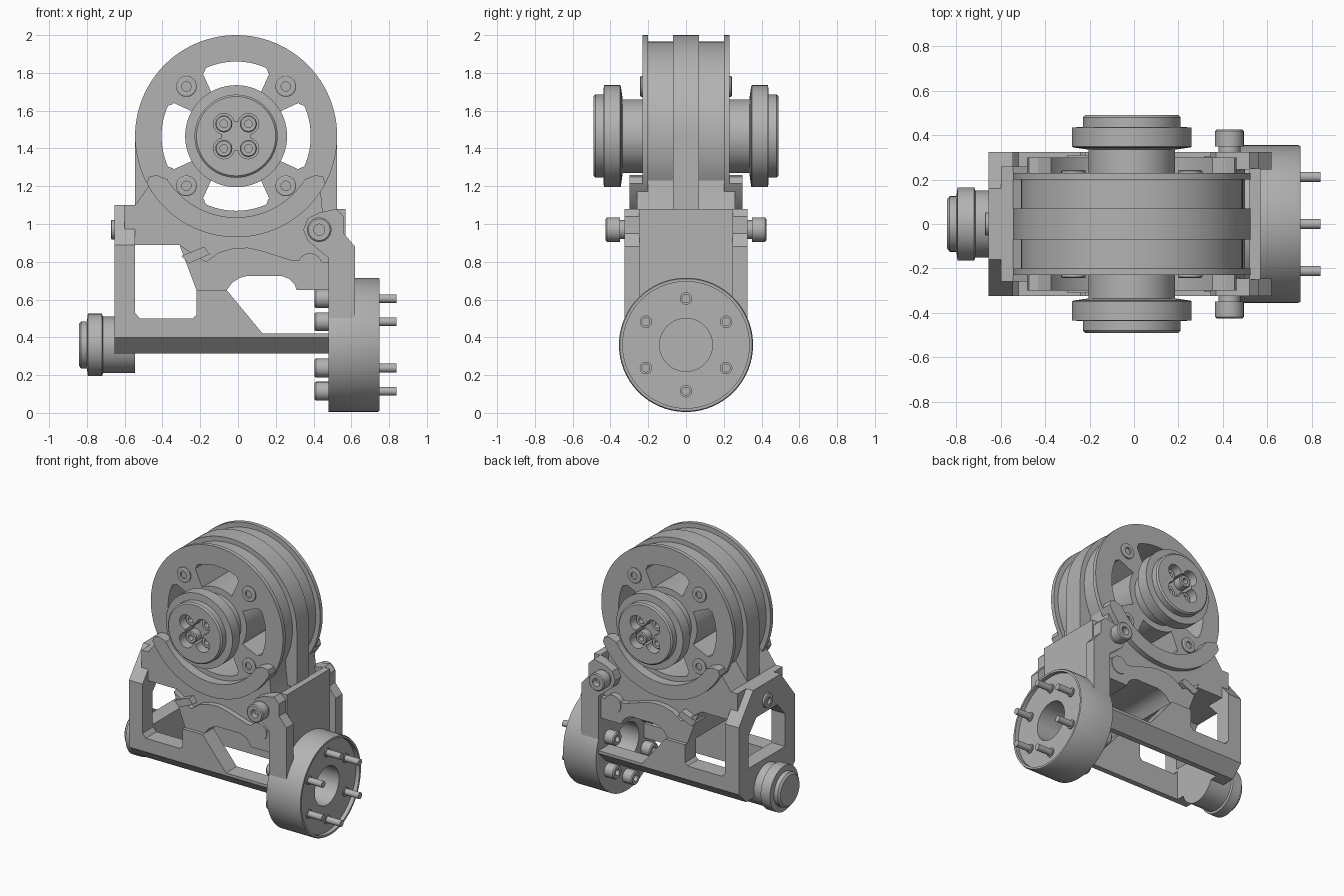
import bpy, bmesh, math
from math import sin, cos, radians, tau

if "Cube" in bpy.data.objects:
    bpy.data.objects.remove(bpy.data.objects["Cube"])

grey = bpy.data.materials.new("machined grey")
grey.use_nodes = True
grey.diffuse_color = (0.45, 0.45, 0.45, 1)
grey.node_tree.nodes["Principled BSDF"].inputs["Base Color"].default_value = (0.45, 0.45, 0.45, 1)

CX, CZ = -0.01, 1.465    # drum axis
AZ = 0.36                # lower axis


def finish(name, bm):
    bmesh.ops.recalc_face_normals(bm, faces=bm.faces)
    mesh = bpy.data.meshes.new(name)
    bm.to_mesh(mesh)
    bm.free()
    mesh.materials.append(grey)
    mesh.polygons.foreach_set("use_smooth", [True] * len(mesh.polygons))
    mesh.set_sharp_from_angle(angle=radians(30))
    ob = bpy.data.objects.new(name, mesh)
    bpy.context.collection.objects.link(ob)
    return ob


def place(axis, t, u, v):
    return (t, u, v) if axis == "x" else (u, t, v)


def prism(name, pts, a, b, axis="y"):
    """Extrude an outline along an axis from a to b."""
    bm = bmesh.new()
    ends = [[bm.verts.new(place(axis, t, *p)) for p in pts] for t in (a, b)]
    for ring in ends:
        bm.faces.new(ring)
    for i in range(len(pts)):
        j = (i + 1) % len(pts)
        bm.faces.new((ends[0][i], ends[0][j], ends[1][j], ends[1][i]))
    return finish(name, bm)


def lathe(name, profile, axis, u=0.0, v=0.0, closed=False, n=64):
    """Turn (radius, position) points around an axis through u, v."""
    bm = bmesh.new()
    rings = [[bm.verts.new(place(axis, t, u + r * cos(tau * k / n), v + r * sin(tau * k / n)))
              for k in range(n)] for r, t in profile]
    pairs = list(zip(rings, rings[1:]))
    if closed:
        pairs.append((rings[-1], rings[0]))
    else:
        bm.faces.new(rings[0])
        bm.faces.new(rings[-1])
    for p, q in pairs:
        for k in range(n):
            m = (k + 1) % n
            bm.faces.new((p[k], p[m], q[m], q[k]))
    return finish(name, bm)


def cut(target, cutter):
    cutter.hide_render = True
    mod = target.modifiers.new("cut", "BOOLEAN")
    mod.operation, mod.object, mod.solver = "DIFFERENCE", cutter, "EXACT"
    graph = bpy.context.evaluated_depsgraph_get()
    mesh = bpy.data.meshes.new_from_object(target.evaluated_get(graph))
    target.modifiers.clear()
    target.data = mesh
    mesh.set_sharp_from_angle(angle=radians(30))
    bpy.data.objects.remove(cutter)


def bolt(name, axis, u, v, base, top, r):
    """Socket head screw pointing from base to top."""
    d = (top - base) * 0.6
    lathe(name, [(r, base), (r, top - d * 0.15), (r * 0.88, top), (r * 0.45, top), (r * 0.45, top - d)],
          axis, u, v, n=24)


def arc(r, a, b, n=20):
    return [(CX + r * cos(radians(a + (b - a) * i / n)),
             CZ + r * sin(radians(a + (b - a) * i / n))) for i in range(n + 1)]


# Drum with rims, centre band and four through windows
half = [(0.535, 0.07), (0.5, 0.07), (0.5, 0.2), (0.535, 0.2), (0.535, 0.23)]
drum = lathe("drum", [(r, -t) for r, t in reversed(half)] + half, "y", CX, CZ, n=96)
for k in range(4):
    a = 90 * k + 90
    window = arc(0.395, a - 24, a + 24) + arc(0.375, a + 27, a + 28, 1) \
        + arc(0.24, a + 30, a - 30) + arc(0.375, a - 28, a - 27, 1)
    cut(drum, prism("window_cutter", window, -0.5, 0.5))

# Straight legs of the centre band
for s in (-1, 1):
    prism("band_leg", [(CX + s * 0.535, CZ), (CX + s * 0.535, 1.05), (CX + s * 0.42, 1.05),
                       (CX + s * 0.42, 1.15), (CX + s * 0.5, CZ)], -0.07, 0.07)

for s in (-1, 1):
    # Wheel hubs with a clover pocket
    hub = lathe("hub", [(0.195, s * 0.2), (0.195, s * 0.335), (0.265, s * 0.345), (0.27, s * 0.35),
                        (0.27, s * 0.435), (0.22, s * 0.437), (0.22, s * 0.48), (0.21, s * 0.49)],
                "y", CX, CZ)
    q = 0.065
    spots = [(CX + i * q, CZ + j * q) for i in (-1, 1) for j in (-1, 1)]
    for u, v in spots:
        cut(hub, lathe("pocket_cutter", [(0.055, s * 0.38), (0.055, s * 0.6)], "y", u, v, n=32))
    w = 0.075
    cut(hub, prism("pocket_cutter", [(CX - w, CZ - w), (CX + w, CZ - w), (CX + w, CZ + w),
                                     (CX - w, CZ + w)], s * 0.381, s * 0.6))
    for u, v in spots:
        bolt("hub_bolt", "y", u, v, s * 0.37, s * 0.44, 0.045)

    # Rim bolts
    for i in (-1, 1):
        for j in (-1, 1):
            bolt("rim_bolt", "y", CX + i * 0.263, CZ + j * 0.263, s * 0.2, s * 0.243, 0.055)

    # Crescent guard under each rim, with rounded ends
    guard = arc(0.535, 208, 332, 40) + arc(0.51, 335, 335, 1)[:1] + arc(0.47, 334, 334, 1)[:1] \
        + arc(0.43, 328, 212, 40) + arc(0.47, 206, 206, 1)[:1] + arc(0.51, 205, 205, 1)[:1]
    prism("crescent_guard", guard, s * 0.23, s * 0.3)

    # Side frame rail with raised web and chamfered underside
    rail = [(-0.6, 0.4), (0.5, 0.4), (0.5, 0.42), (0.13, 0.42), (-0.06, 0.65), (-0.22, 0.65),
            (-0.22, 0.52), (-0.24, 0.5), (-0.52, 0.5), (-0.545, 0.53), (-0.6, 0.53)]
    prism("side_rail", rail, s * 0.2, s * 0.325)
    prism("rail_chamfer", [(s * 0.2, 0.4), (s * 0.325, 0.4), (s * 0.24, 0.315), (s * 0.2, 0.315)],
          -0.65, 0.5, "x")

    # Arm joining the frame to the drive flange, and its pivot bolt
    arm = [(0.48, 0.4), (0.48, 0.82), (0.37, 0.91), (0.345, 0.97), (0.37, 1.03), (0.43, 1.06),
           (0.52, 1.08), (0.56, 1.04), (0.56, 0.95), (0.62, 0.88), (0.62, 0.4)]
    prism("arm", arm, s * 0.245, s * 0.325)
    lathe("pivot_shaft", [(0.05, s * 0.24), (0.05, s * 0.36)], "y", 0.43, 0.97, n=32)
    bolt("pivot_bolt", "y", 0.43, 0.97, s * 0.35, s * 0.425, 0.065)

    # Rounded clamp lobe and small peg on the cradle
    lathe("clamp_lobe", [(0.065, s * 0.2), (0.065, s * 0.305)], "y", 0.38, 0.78, n=32)
    prism("cradle_peg", [(-0.3, 0.83), (-0.18, 0.88), (-0.15, 0.84), (-0.26, 0.79)], s * 0.2, s * 0.31)

# Cradle under the drum
arch = [(-0.22, 0.65), (-0.06, 0.65), (-0.03, 0.69), (0.01, 0.715), (0.05, 0.725), (0.23, 0.725),
        (0.27, 0.71), (0.3, 0.68), (0.31, 0.65), (0.5, 0.65)]
prism("cradle", [(-0.6, 0.89), (-0.31, 0.89)] + arch + [(0.5, 0.9), (0.45, 1.05)]
      + arc(0.5, -28, -152, 40) + [(-0.545, 1.1), (-0.6, 1.1)], -0.26, 0.26)
prism("cradle_arch", [(-0.31, 0.89)] + arch + [(0.5, 0.8), (0.44, 0.8), (0.28, 0.81), (0.12, 0.86),
      (0.05, 0.875), (-0.03, 0.87), (-0.1, 0.85), (-0.17, 0.8)], -0.3, 0.3)

# Plate between the two arms
prism("arm_plate", [(0.52, 0.6), (0.52, 1.08), (0.57, 1.08), (0.57, 0.6)], -0.25, 0.25)

# End plate with window
end = prism("end_plate", [(-0.325, 0.4), (-0.24, 0.315), (0.24, 0.315), (0.325, 0.4), (0.325, 0.89),
                          (0.16, 1.1), (-0.16, 1.1), (-0.325, 0.89)], -0.655, -0.545, "x")
cut(end, prism("window_cutter", [(-0.21, 0.55), (0.21, 0.55), (0.21, 0.79), (0.12, 0.89),
                                 (-0.12, 0.89), (-0.21, 0.79)], -0.8, -0.4, "x"))
bolt("end_bolt", "x", 0, 0.97, -0.64, -0.672, 0.052)

# Roller on the end plate
lathe("end_roller", [(0.15, -0.545), (0.15, -0.715), (0.165, -0.72), (0.165, -0.795), (0.125, -0.8),
                     (0.125, -0.83), (0.11, -0.842)], "x", 0, AZ)

# Drive flange with recessed face and bore
lathe("drive_flange", [(0.14, 0.48), (0.355, 0.48), (0.355, 0.74), (0.35, 0.75), (0.335, 0.75),
                       (0.335, 0.72), (0.14, 0.72)], "x", 0, AZ, closed=True, n=96)
for k in range(6):
    a = radians(60 * k + 30)
    u, v = 0.245 * cos(a), AZ + 0.245 * sin(a)
    lathe("flange_pin_collar", [(0.033, 0.7), (0.033, 0.728)], "x", u, v, n=24)
    lathe("flange_pin", [(0.023, 0.7), (0.023, 0.84)], "x", u, v, n=24)
    bolt("flange_bolt", "x", u, v, 0.49, 0.405, 0.05)
